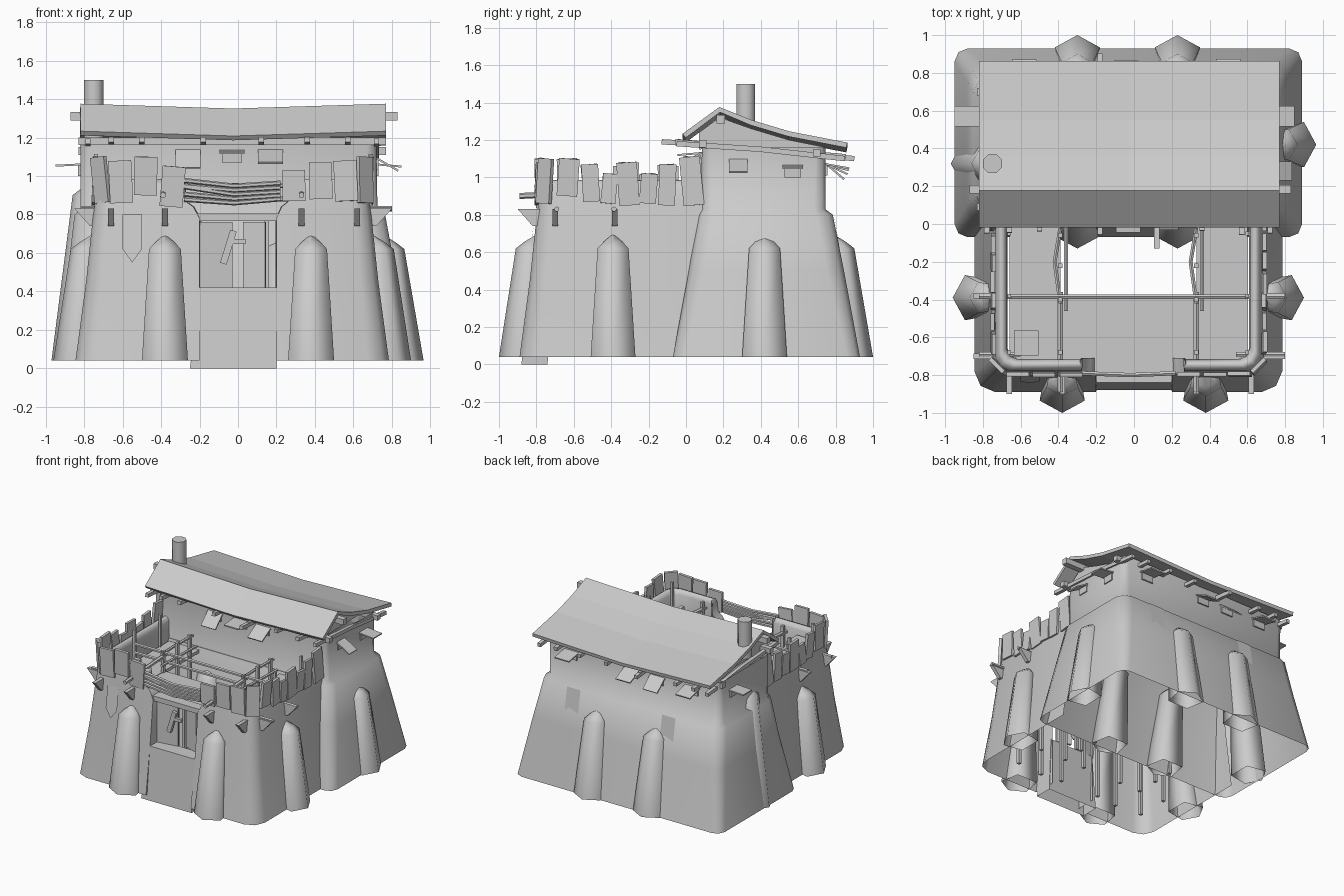
import bpy, math, random
from mathutils import Vector, Matrix, Euler

if "Cube" in bpy.data.objects:
    bpy.data.objects.remove(bpy.data.objects["Cube"])
random.seed(4)
CX = -0.03  # wall centre line


def mesh(name, verts, faces, smooth=None):
    me = bpy.data.meshes.new(name)
    me.from_pydata([tuple(v) for v in verts], [], faces)
    ob = bpy.data.objects.new(name, me)
    bpy.context.collection.objects.link(ob)
    if smooth:
        me.polygons.foreach_set("use_smooth", [True] * len(me.polygons))
        me.set_sharp_from_angle(angle=math.radians(smooth))
    return ob


def loft(name, rings, closed=True, caps=False, smooth=None):
    n = len(rings[0])
    faces = []
    for r in range(len(rings) - 1):
        for i in range(n if closed else n - 1):
            a, b = r * n + i, r * n + (i + 1) % n
            faces.append((a, b, b + n, a + n))
    if caps:
        faces.append(tuple(reversed(range(n))))
        faces.append(tuple(range((len(rings) - 1) * n, len(rings) * n)))
    return mesh(name, [v for r in rings for v in r], faces, smooth)


def box(name, c, s, rot=(0, 0, 0), m=None):
    m = m or Euler(rot).to_matrix()
    sq = [(-1, -1), (1, -1), (1, 1), (-1, 1)]
    rings = [[Vector(c) + m @ Vector((x * s[0] / 2, y * s[1] / 2, z * s[2] / 2)) for x, y in sq] for z in (-1, 1)]
    return loft(name, rings, caps=True)


def beam(name, pts, r, n=6):
    pts = [Vector(p) for p in pts]
    q = (pts[-1] - pts[0]).to_track_quat('Z', 'Y')
    rings = [[p + q @ Vector((r * math.cos(t), r * math.sin(t), 0))
              for t in [(i + .5) * math.tau / n for i in range(n)]] for p in pts]
    return loft(name, rings, caps=True, smooth=50 if n > 4 else None)


# Keep: battered base, small ledge and an upright storey
def keep_ring(z, x0, x1, y0, y1, c):
    out = []
    for x, y, a in ((x1 - c, y1 - c, 0), (x0 + c, y1 - c, 90), (x0 + c, y0 + c, 180), (x1 - c, y0 + c, 270)):
        out += [(x + c * math.cos(math.radians(a + t)), y + c * math.sin(math.radians(a + t)), z) for t in (0, 45, 90)]
    return out


loft("keep_wall", [keep_ring(.04, -.95, .89, -.07, .93, .07), keep_ring(.5, -.885, .82, .015, .845, .09),
                   keep_ring(.8, -.85, .765, .065, .785, .09), keep_ring(.83, -.82, .725, .08, .745, .06),
                   keep_ring(1.16, -.82, .72, .085, .745, .05)], smooth=60)
mesh("keep_floor", keep_ring(.82, -.83, .73, .07, .75, .07), [tuple(range(12))])

# Sagging roof, kinked in the middle
prof = [(-.01, 1.21), (.18, 1.35), (.35, 1.28), (.55, 1.22), (.86, 1.16)]
rows = []
for u in (-1, 0, 1):
    rows.append([(-.025 + .795 * u, y, z + .012 - .025 * (1 - abs(u))) for y, z in prof])
roof = loft("roof", rows, closed=False)
sol = roof.modifiers.new("thickness", 'SOLIDIFY')
sol.thickness, sol.offset = .028, 0
for x in (-.74, .66):
    gable = [(.07, 1.15), (.07, 1.24), (.18, 1.32), (.35, 1.26), (.55, 1.2), (.75, 1.16)]
    mesh("gable", [(x, y, z) for y, z in gable], [tuple(range(6))])
beam("ridge_beam", [(-.87, .185, 1.31), (.83, .185, 1.31)], .032, 4)
for y, z in ((.09, 1.18), (.70, 1.13)):
    beam("wall_plate", [(-.83, y, z), (.77, y, z)], .028, 4)
for x in (-.66, -.5, -.18, .12, .36, .57):
    beam("joist", [(x, -.03 - random.random() * .07, 1.19), (x, .855, 1.11)], .02, 4)
for x in (-.78, .72):
    beam("end_joist", [(x, -.05, 1.18), (x, .4, 1.15), (x, .85, 1.10)], .02, 4)
beam("long_joist", [(.12, -.13, 1.19), (.12, .2, 1.17)], .02, 4)
beam("long_joist", [(-.18, .6, 1.13), (-.18, .9, 1.1)], .02, 4)

# Chimney
beam("chimney", [(-.75, .32, 1.2), (-.75, .32, 1.5)], .054, 8)


# Window flaps around the upper storey
def flap(x, y, z, ang, tilt, w=.13):
    m = Matrix.Rotation(math.radians(ang), 3, 'Z') @ Matrix.Rotation(math.radians(tilt), 3, 'Y')
    box("window_flap", Vector((x, y, z)) + m @ Vector((.06, 0, 0)), (.13, w, .01), m=m)
    box("window_frame", Vector((x, y, z - .03)), (.012, w * .8, .06), (0, 0, math.radians(ang)))


for x, t in ((-.58, 15), (-.27, 40), (-.04, 25), (.5, 10)):
    flap(x, .75, 1.07, 90, t)
for x, t in ((-.26, 45), (-.03, 5), (.17, 30)):
    flap(x, .08, 1.13, -90, t)
flap(.725, .57, 1.06, 0, 5, .11)
flap(.725, .28, 1.09, 0, 30, .1)
flap(-.825, .57, 1.06, 180, 3, .11)


# Bailey wall: two mirrored halves with rounded parapet, ending at the gate
def bailey(s):
    levels = [(.04, 0, .20), (.45, .055, .20), (.78, .09, .20), (.84, .098, .23), (.87, .102, .27), (.95, .112, .27),
              (.98, .13, .275), (.985, .145, .28), (.975, .16, .28), (.95, .172, .28), (.79, .175, .28)]
    rings = []
    for z, d, g in levels:
        w, f, c = .815 - d, -.89 + d, .11 - d * .3
        p = [(w, .12), (w, f + c), (w - c * .3, f + c * .3), (w - c, f), (g, f), (g - .005, -.71)]
        rings.append([(CX * min(1, max(0, (x - .2) / .4)) + s * x, y, z) for x, y in p])
    loft("bailey_wall", rings, closed=False, smooth=60)


for s in (-1, 1):
    bailey(s)


# Pointed buttresses, five-sided
def buttress(x, y, ang, lean, h=.62):
    m = Matrix.Rotation(math.radians(ang), 3, 'Z')
    plan = ((1, 0), (.5, .92), (-.7, .7), (-.7, -.7), (.5, -.92))
    rings = []
    for z, r, l in ((.04, .13, 0), (h, .09, lean), (h + .035, .055, lean + .01), (h + .075, .004, lean + .025)):
        rings.append([Vector((x, y, z)) + m @ Vector((r * a - l, r * b, 0)) for a, b in plan])
    loft("buttress", rings, smooth=80)


for x in (-.38, .38):
    buttress(x, -.87, -90, .05)
buttress(-.83, -.39, 180, .05)
buttress(.77, -.39, 0, .05)
for x in (-.3, .23):
    buttress(x, .87, 90, .06)
    buttress(x, 0, -90, .07)
buttress(.835, .42, 0, .06)
buttress(-.84, .32, 180, .07, .9)


# Crooked merlon boards
def merlon(x, y, ang, w, z0, z1):
    box("merlon", (x, y, (z0 + z1) / 2), (w, .022, z1 - z0),
        (random.uniform(-.06, .06), random.uniform(-.12, .12), math.radians(ang)))


side = [(-.63, .11, .9, 1.1), (-.51, .09, .87, 1.07), (-.41, .08, .86, 1.02), (-.31, .11, .85, 1.08),
        (-.2, .09, .86, 1.02), (-.1, .09, .85, 1.07), (.03, .11, .85, 1.11)]
for y, w, a, b in side:
    merlon(.69, y, 90, w, a, b)
    merlon(-.745, y, 90, w, a, b)
for x, a, b in ((-.61, .86, 1.08), (-.48, .9, 1.1), (-.34, .84, 1.05), (.29, .87, 1.03), (.43, .88, 1.07), (.56, .87, 1.08)):
    merlon(x, -.795, 0, .12, a, b)
merlon(-.715, -.755, -45, .1, .86, 1.1)
merlon(.66, -.755, 45, .1, .86, 1.1)


# Wedge spouts below the parapet
def spout(x, y, ang):
    m = Matrix.Rotation(math.radians(ang), 3, 'Z')
    rings = [[Vector((x, y, 0)) + m @ Vector(p) for p in ((-.02, t, .83), (.1, t, .83), (.02, t, .74), (-.02, t, .74))]
             for t in (-.015, .015)]
    loft("spout", rings, caps=True)


for x in (-.66, -.38, .33, .62):
    spout(x, -.8, -90)
for y in (-.7, -.38):
    spout(.7, y, 0)
    spout(-.75, y, 180)

# Gate: threshold block, leaves, lintel, sagging log bridge
loft("gate_block", [[(-.25, -.88, 0), (.2, -.88, 0), (.2, -.74, 0), (-.25, -.74, 0)],
                    [(-.2, -.84, .42), (.2, -.84, .42), (.2, -.72, .42), (-.2, -.72, .42)]])
mesh("gate_sill", [(-.2, -.84, .42), (.2, -.84, .42), (.2, -.72, .42), (-.2, -.72, .42)], [(0, 1, 2, 3)])
box("gate_leaf", (-.115, -.73, .59), (.17, .02, .34), (0, 0, .15))
box("gate_leaf", (.085, -.71, .59), (.12, .02, .34), (0, 0, -.3))
box("broken_bar", (-.05, -.77, .63), (.035, .025, .18), (0, .3, 0))
box("gate_bar", (0, -.77, .66), (.08, .025, .025))
box("lintel", (0, -.75, .785), (.42, .08, .04))
for i in range(5):
    z = .87 + i * .022
    beam("bridge_log", [(-.28, -.79, z + random.uniform(0, .03)), (-.02, -.8, z - .01),
                        (.22, -.79, z + random.uniform(0, .02))], .013)

# Wall walks on posts
box("walk_left", (-.525, -.33, .79), (.27, .78, .025))
box("walk_right", (.465, -.33, .79), (.27, .78, .025))
box("walk_front", (-.03, -.545, .785), (.75, .34, .025))
box("crate", (-.57, -.63, .86), (.13, .13, .12))
for x in (-.39, .33):
    for y in (-.06, -.22, -.4, -.68):
        beam("walk_post", [(x, y, .05), (x, y, .97)], .017, 4)
    beam("walk_beam", [(x, -.36, .93), (x, -.89, .9)], .016)
    beam("side_rail", [(x, -.02, .95), (x - .03, -.2, .93), (x, -.42, .95)], .012)
    beam("side_rail", [(x + .03, -.02, .87), (x + .03, -.46, .88)], .012)
for x in (-.62, -.2, .15, .56):
    for y in (-.4, -.66):
        beam("floor_post", [(x, y, .05), (x, y, .78)], .017, 4)
for z in (.88, .95):
    beam("front_rail", [(-.65, -.385, z), (.59, -.385, z)], .013)
for x in (-.66, .6):
    for y in (-.05, -.38, -.68):
        beam("parapet_post", [(x, y, .79), (x, y, 1.06)], .014, 4)
for y in (-.385, -.69):
    beam("tie_pole", [(-.82, y, .83), (-.6, y, .83)], .014)
    beam("tie_pole", [(.54, y, .83), (.8, y, .83)], .014)

# Worn plaster patches with pointed ends
for x, y, t, w in ((-.55, -.80, -.09, .1), (.45, .785, .1, .12), (-.4, .785, .1, .12)):
    k = .006 if t > 0 else -.006
    mesh("plaster_patch", [(x - w / 2, y + k, .8), (x + w / 2, y + k, .8), (x + w / 2, y + t * .3 + k, .62),
                           (x, y + t * .4 + k, .55), (x - w / 2, y + t * .3 + k, .62)], [(0, 1, 2, 3, 4)])
